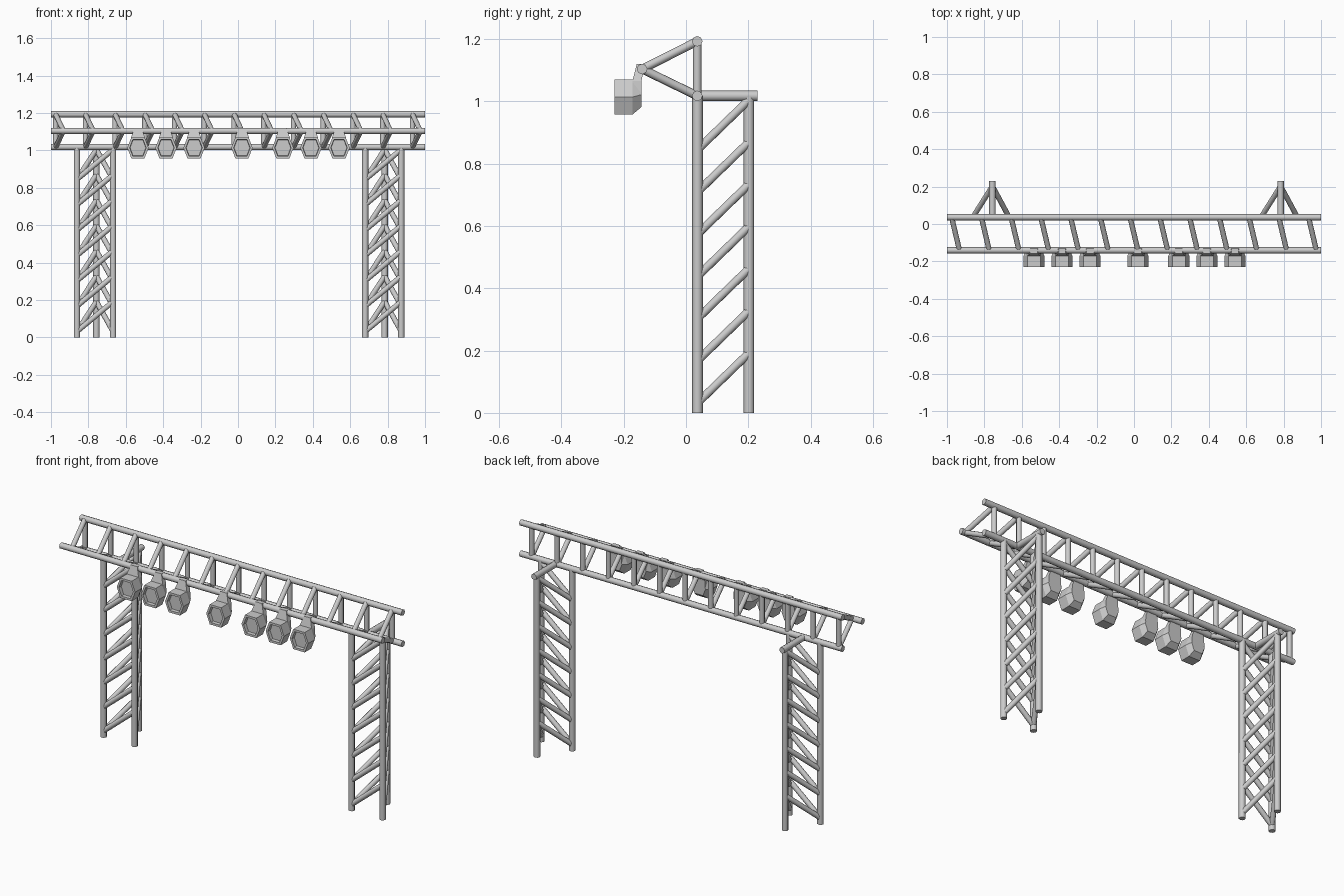
import bpy, bmesh, math
from mathutils import Vector, Matrix

if "Cube" in bpy.data.objects:
    bpy.data.objects.remove(bpy.data.objects["Cube"])


def finish(name, bm, smooth=False):
    bmesh.ops.recalc_face_normals(bm, faces=bm.faces)
    me = bpy.data.meshes.new(name)
    bm.to_mesh(me)
    bm.free()
    ob = bpy.data.objects.new(name, me)
    bpy.context.collection.objects.link(ob)
    if smooth:
        bpy.ops.object.select_all(action='DESELECT')
        ob.select_set(True)
        bpy.context.view_layer.objects.active = ob
        bpy.ops.object.shade_smooth_by_angle(angle=math.radians(50))
    return ob


def pole(bm, a, b, r):
    a, b = Vector(a), Vector(b)
    d = b - a
    rot = d.to_track_quat('Z', 'Y').to_matrix().to_4x4()
    bmesh.ops.create_cone(bm, cap_ends=True, segments=8, radius1=r, radius2=r,
                          depth=d.length, matrix=Matrix.Translation((a + b) / 2) @ rot)


CHORD, RUNG = 0.017, 0.014
YF, YB = -0.141, 0.036          # front and back chord lines
ZT, ZM, ZB = 1.193, 1.104, 1.018

# Three long chords of the overhead truss
bm = bmesh.new()
for y, z in ((YB, ZT), (YF, ZM), (YB, ZB)):
    pole(bm, (-1, y, z), (1, y, z), CHORD)
finish("truss_chords", bm, True)

# Triangular sets of rungs along the truss
bm = bmesh.new()
for i in range(13):
    x = -0.975 + i * 0.159
    top, mid, low = (x, YB, ZT), (x + 0.042, YF, ZM), (x, YB, ZB)
    pole(bm, top, mid, RUNG)
    pole(bm, mid, low, RUNG)
    pole(bm, low, top, RUNG)
finish("truss_rungs", bm, True)

# Two triangular towers
for side, cx in (("left", -0.763), ("right", 0.778)):
    left, right, rear = (cx - 0.098, 0.037), (cx + 0.095, 0.037), (cx + 0.006, 0.202)
    bm = bmesh.new()
    for p in (left, right, rear):
        pole(bm, (*p, 0), (*p, ZB), CHORD)
    pole(bm, (rear[0], YB, ZB), (rear[0], 0.23, ZB), CHORD)
    finish(side + "_tower_legs", bm, True)

    bm = bmesh.new()
    for i in range(7):
        z = 0.032 + i * 0.1355
        for a, b in ((left, right), (left, rear), (right, rear)):
            pole(bm, (*a, z), (*b, z + 0.16), RUNG)
    finish(side + "_tower_braces", bm, True)


def loft(bm, rings):
    loops = [[bm.verts.new(p) for p in ring] for ring in rings]
    for a, b in zip(loops, loops[1:]):
        n = len(a)
        for i in range(n):
            bm.faces.new((a[i], a[(i + 1) % n], b[(i + 1) % n], b[i]))
    bm.faces.new(loops[0])
    bm.faces.new(loops[-1])


def hexagon(x, y, z, w, h):
    return [(x + w * sx, y, z + h * sz) for sx, sz in
            ((1, 0), (0.62, 1), (-0.62, 1), (-1, 0), (-0.62, -1), (0.62, -1))]


def slab(x, z, w, y0, y1):
    return [(x - w, y0, z), (x + w, y0, z), (x + w, y1, z), (x - w, y1, z)]


# Seven hanging lamps: recessed hexagonal housing plus tapered hanger
for n, x in enumerate((-0.535, -0.385, -0.235, 0.021, 0.24, 0.39, 0.54)):
    bm = bmesh.new()
    c = 1.014
    loft(bm, [hexagon(x, -0.212, c, 0.042, 0.042),
              hexagon(x, -0.23, c, 0.044, 0.044),
              hexagon(x, -0.23, c, 0.057, 0.056),
              hexagon(x, -0.172, c, 0.057, 0.056),
              hexagon(x, -0.143, c + 0.008, 0.042, 0.040)])
    finish(f"lamp_housing_{n + 1}", bm)
    bm = bmesh.new()
    loft(bm, [slab(x, 1.03, 0.04, -0.172, -0.143),
              slab(x, 1.066, 0.038, -0.172, -0.143),
              slab(x, 1.12, 0.02, -0.158, -0.132)])
    finish(f"lamp_hanger_{n + 1}", bm)
